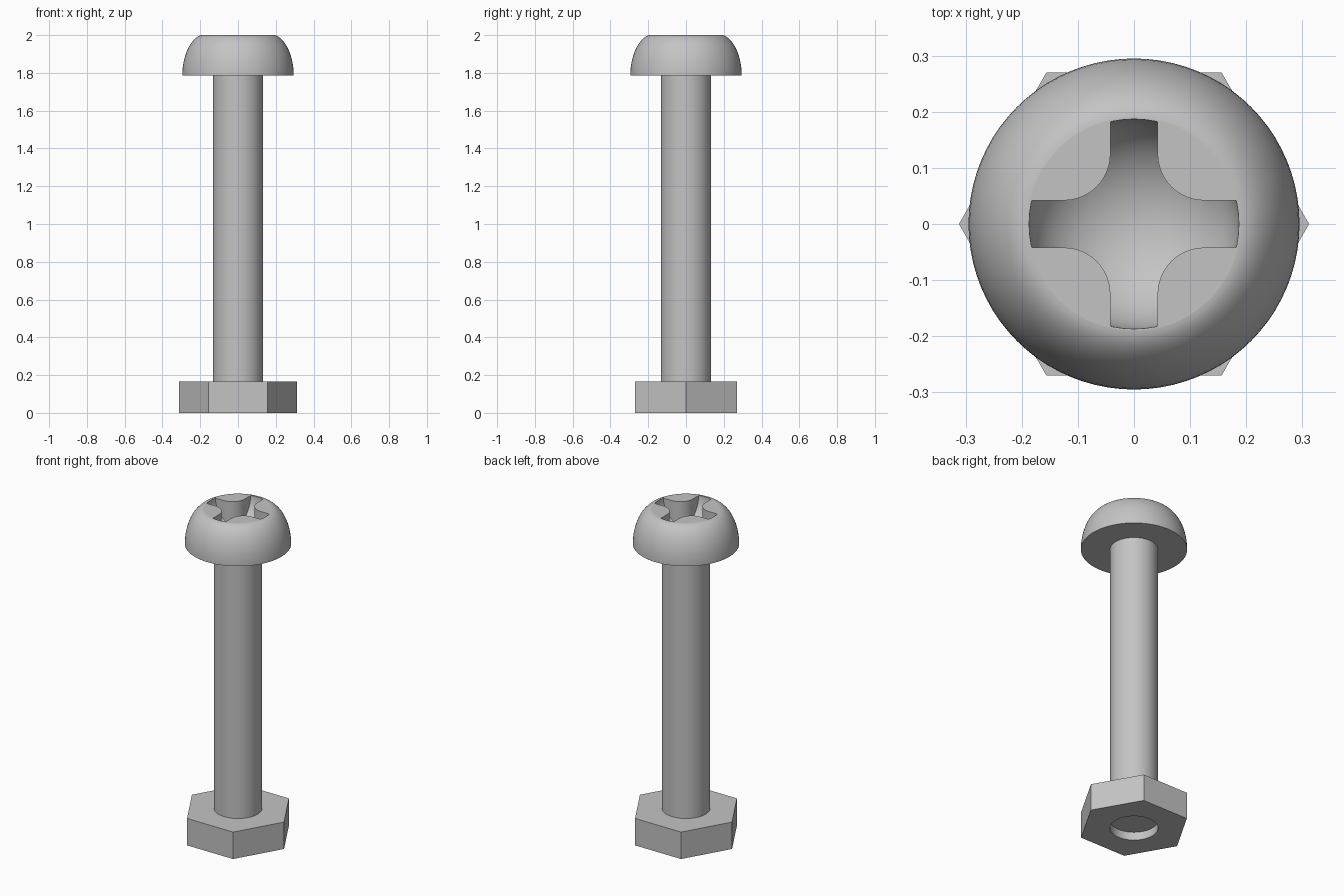
import bpy
import bmesh
from math import cos, sin, pi, radians
from mathutils import Matrix

cube = bpy.data.objects.get("Cube")
if cube:
    bpy.data.objects.remove(cube, do_unlink=True)

HEIGHT = 2.0
HEAD_BASE = 1.785
HEAD_R = 0.295
FLAT_R = 0.19
SHANK_R = 0.133
NUT_TOP = 0.165
NUT_R = 0.312
SIDES = 80

steel = bpy.data.materials.new("grey steel")
steel.use_nodes = True
grey = (0.55, 0.55, 0.55, 1)
steel.diffuse_color = grey
steel.node_tree.nodes["Principled BSDF"].inputs["Base Color"].default_value = grey


def make_object(name, bm):
    bmesh.ops.recalc_face_normals(bm, faces=bm.faces)
    mesh = bpy.data.meshes.new(name)
    bm.to_mesh(mesh)
    bm.free()
    mesh.materials.append(steel)
    obj = bpy.data.objects.new(name, mesh)
    bpy.context.collection.objects.link(obj)
    return obj


def prism(name, outline, z0, z1):
    bm = bmesh.new()
    base = bm.faces.new([bm.verts.new((x, y, z0)) for x, y in outline])
    top = bmesh.ops.extrude_face_region(bm, geom=[base])["geom"]
    verts = [v for v in top if isinstance(v, bmesh.types.BMVert)]
    bmesh.ops.translate(bm, verts=verts, vec=(0, 0, z1 - z0))
    if not any(f.normal.z < -0.5 and f.calc_center_median().z < z0 + 1e-5 for f in bm.faces):
        low = [f for f in bm.faces if all(abs(v.co.z - z0) < 1e-6 for v in f.verts)]
        if not low:
            bm.faces.new([v for v in bm.verts if abs(v.co.z - z0) < 1e-6])
    return make_object(name, bm)


def circle(r, n):
    return [(r * cos(2 * pi * i / n), r * sin(2 * pi * i / n)) for i in range(n)]


def boolean(obj, cutter, operation):
    mod = obj.modifiers.new("cut", "BOOLEAN")
    mod.operation = operation
    mod.solver = "EXACT"
    mod.object = cutter
    bpy.context.view_layer.update()
    graph = bpy.context.evaluated_depsgraph_get()
    result = bpy.data.meshes.new_from_object(obj.evaluated_get(graph))
    obj.modifiers.clear()
    obj.data = result
    bpy.data.objects.remove(cutter, do_unlink=True)


def smooth(obj):
    bpy.ops.object.select_all(action="DESELECT")
    obj.select_set(True)
    bpy.context.view_layer.objects.active = obj
    bpy.ops.object.shade_smooth_by_angle(angle=radians(30))
    for face in obj.data.polygons:
        if abs(face.normal.z) > 0.9995 and face.area > 0.003:
            face.use_smooth = False


# Domed head: a rounded profile spun about the axis
bm = bmesh.new()
steps = 16
profile = [(0, HEAD_BASE)]
for i in range(steps + 1):
    t = pi / 2 * i / steps
    r = FLAT_R + (HEAD_R - FLAT_R) * max(cos(t), 0) ** 1.15
    profile.append((r, HEAD_BASE + (HEIGHT - HEAD_BASE) * sin(t)))
rings = []
for r, z in profile[1:]:
    rings.append([bm.verts.new((x, y, z)) for x, y in circle(r, SIDES)])
for a, b in zip(rings, rings[1:]):
    for i in range(SIDES):
        j = (i + 1) % SIDES
        bm.faces.new((a[i], a[j], b[j], b[i]))
bm.faces.new(rings[0][::-1])
bm.faces.new(rings[-1])
head = make_object("head", bm)

# Cross recess: filleted cross limited by a round bowl
ARM = 0.042
FILLET = 0.083
corner = ARM + FILLET
quarter = [(0.25, ARM)]
for i in range(13):
    t = -pi / 2 - pi / 2 * i / 12
    quarter.append((corner + FILLET * cos(t), corner + FILLET * sin(t)))
quarter.append((ARM, 0.25))
cross = []
for k in range(4):
    c, s = round(cos(k * pi / 2)), round(sin(k * pi / 2))
    cross += [(x * c - y * s, x * s + y * c) for x, y in quarter]
recess = prism("recess_cutter", cross, HEAD_BASE + 0.02, HEIGHT + 0.1)

bm = bmesh.new()
bowl_shape = Matrix.Translation((0, 0, HEIGHT)) @ Matrix.Diagonal((0.187, 0.187, 0.165, 1))
bmesh.ops.create_uvsphere(bm, u_segments=64, v_segments=40, radius=1, matrix=bowl_shape)
bowl = make_object("bowl_cutter", bm)
boolean(recess, bowl, "INTERSECT")
boolean(head, recess, "DIFFERENCE")
smooth(head)

# Plain shank, ending a little way up inside the nut
shank = prism("shank", circle(SHANK_R, SIDES), 0.05, HEAD_BASE + 0.01)
smooth(shank)

# Hexagonal nut with a round hole
nut = prism("nut", circle(NUT_R, 6), 0, NUT_TOP)
hole = prism("hole_cutter", circle(SHANK_R, SIDES), -0.1, NUT_TOP + 0.1)
boolean(nut, hole, "DIFFERENCE")
smooth(nut)
